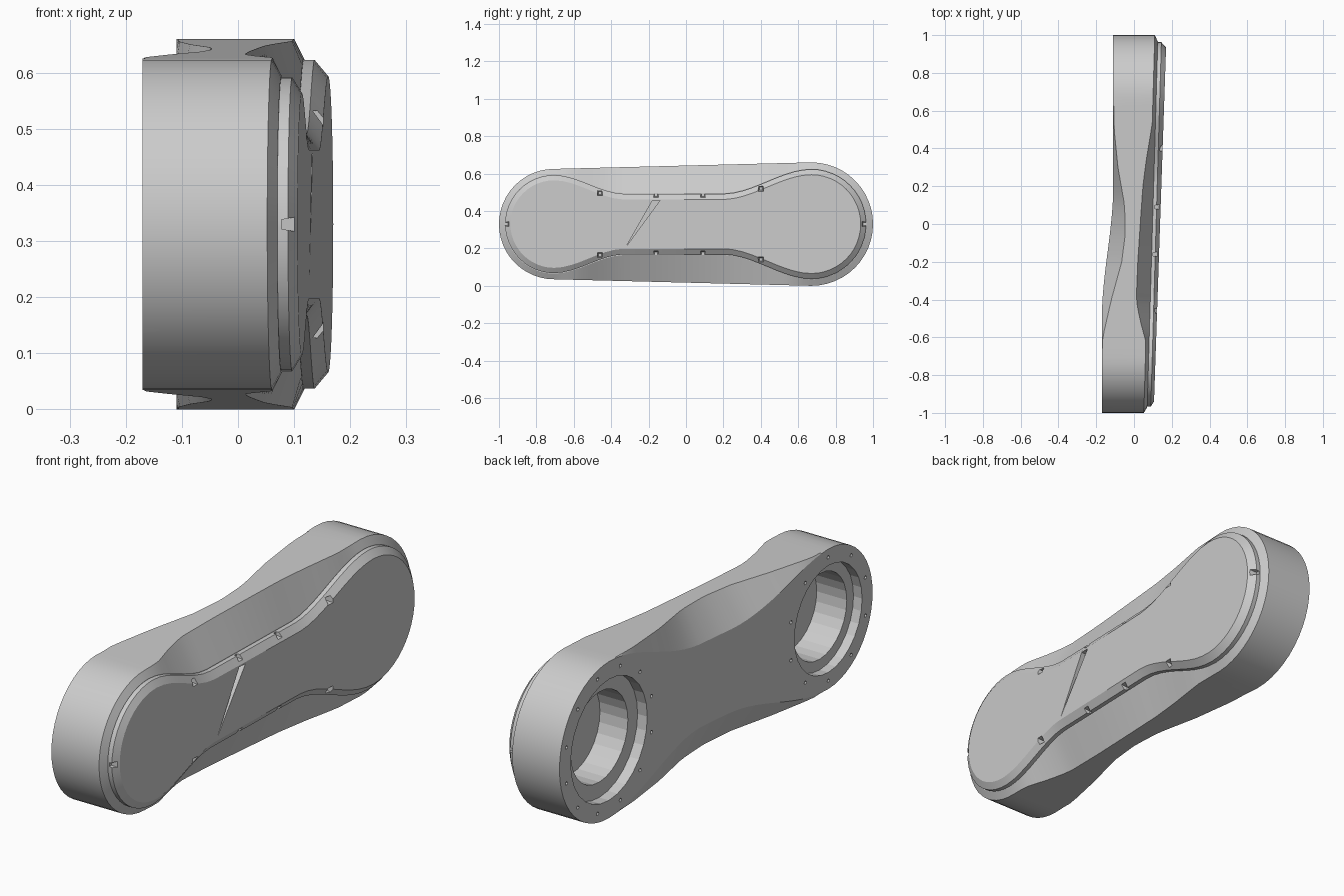
import bpy, bmesh, math
from mathutils import Vector

if "Cube" in bpy.data.objects:
    bpy.data.objects.remove(bpy.data.objects["Cube"])

ZC = 0.33              # height of the long axis
YA, YB = -0.705, 0.67  # lobe centres
ARC, MID = 12, 30      # stations per quarter lobe and along the middle


def smooth(a, b, y):
    t = max(0.0, min(1.0, (y - a) / (b - a)))
    return t * t * (3 - 2 * t)


def interp(pts, y):
    for (y0, x0), (y1, x1) in zip(pts, pts[1:]):
        if y <= y1:
            return x0 + (x1 - x0) * max(0, y - y0) / (y1 - y0)
    return pts[-1][1]


def outline(ra, rb, waist, ya, yb, xfun):
    """Closed two-lobed loop; waist=None gives straight flanks."""
    top = []
    for i in range(ARC):
        a = math.pi / 2 * i / ARC
        top.append((YA - ra * math.cos(a), ra * math.sin(a)))
    for i in range(MID + 1):
        y = YA + (YB - YA) * i / MID
        if waist is None:
            h = ra + (rb - ra) * i / MID
        else:
            h = waist + (ra - waist) * (1 - smooth(YA, ya, y)) + (rb - waist) * smooth(yb, YB, y)
        top.append((y, h))
    for i in range(1, ARC + 1):
        a = math.pi / 2 * (1 - i / ARC)
        top.append((YB + rb * math.cos(a), rb * math.sin(a) if i < ARC else 0.0))
    loop = top + [(y, -h) for y, h in top[-2:0:-1]]
    return [Vector((xfun(y), y, ZC + h)) for y, h in loop]


def loft(bm, rings, strips=False):
    """Skin a stack of loops and close both ends."""
    vs = [[bm.verts.new(p) for p in r] for r in rings]
    n = len(vs[0])
    for a, b in zip(vs, vs[1:]):
        for i in range(n):
            j = (i + 1) % n
            bm.faces.new((a[i], a[j], b[j], b[i]))
    for r in (vs[0], vs[-1]):
        if not strips:
            bm.faces.new(r)
            continue
        for i in range(n // 2):
            q = [r[i], r[i + 1], r[n - i - 1], r[(n - i) % n]]
            bm.faces.new(list(dict.fromkeys(q)))


def finish(bm, name):
    bmesh.ops.recalc_face_normals(bm, faces=bm.faces[:])
    me = bpy.data.meshes.new(name)
    bm.to_mesh(me)
    bm.free()
    ob = bpy.data.objects.new(name, me)
    bpy.context.collection.objects.link(ob)
    return ob


def cut(ob, cutter):
    cutter.hide_render = True
    m = ob.modifiers.new("cut", 'BOOLEAN')
    m.operation, m.solver, m.object = 'DIFFERENCE', 'EXACT', cutter
    bpy.context.view_layer.objects.active = ob
    bpy.ops.object.modifier_apply(modifier=m.name)
    bpy.data.objects.remove(cutter)


def circle(x, y, z, r, n):
    return [Vector((x, y + r * math.cos(2 * math.pi * k / n), z + r * math.sin(2 * math.pi * k / n)))
            for k in range(n)]


def back(y):
    return -0.17 + 0.06 * smooth(-0.5, 0.2, y)


def front(y):
    return 0.081 + 0.029 * y


BACK_EDGE = [(-0.62, -0.17), (-0.4, -0.12), (-0.2, -0.065), (-0.05, -0.046),
             (0.1, -0.05), (0.3, -0.085), (0.55, -0.11)]
FRONT_EDGE = [(-0.62, 0.062), (-0.5, 0.03), (-0.4, 0.012), (-0.2, 0.02),
              (0.0, 0.033), (0.2, 0.047), (0.34, 0.065), (0.55, 0.1), (0.7, 0.12)]

# arm body: full-width spine with scooped flanks front and back
bm = bmesh.new()
loft(bm, [
    outline(0.295, 0.33, 0.175, -0.1, 0.05, back),
    outline(0.295, 0.33, None, 0, 0, lambda y: max(back(y) + 0.004, interp(BACK_EDGE, y))),
    outline(0.295, 0.33, None, 0, 0, lambda y: min(front(y), interp(FRONT_EDGE, y))),
    outline(0.265, 0.296, 0.166, -0.33, 0.2, lambda y: front(y) + 0.017),
], strips=True)
body = finish(bm, "arm_body")

# joint sockets and screw holes in the back
bm = bmesh.new()
for yc, x, r1, r2, d1, d2, rs, ns in ((YB, -0.11, 0.255, 0.19, 0.045, 0.175, 0.293, 12),
                                      (YA, -0.17, 0.225, 0.18, 0.04, 0.18, 0.26, 10)):
    loft(bm, [circle(x - 0.03, yc, ZC, r1, 28), circle(x + d1, yc, ZC, r1, 28),
              circle(x + d1, yc, ZC, r2, 28), circle(x + d2, yc, ZC, r2, 28)])
    for k in range(ns):
        a = 2 * math.pi * (k + 0.5) / ns
        y, z = yc + rs * math.cos(a), ZC + rs * math.sin(a)
        loft(bm, [circle(x - 0.03, y, z, 0.008, 6), circle(x + 0.03, y, z, 0.008, 6)])
cut(body, finish(bm, "socket_cutter"))

# front cover plate with chamfered rim
bm = bmesh.new()
loft(bm, [
    outline(0.262, 0.293, 0.162, -0.33, 0.2, front),
    outline(0.262, 0.293, 0.162, -0.33, 0.2, lambda y: front(y) + 0.036),
    outline(0.234, 0.264, 0.132, -0.33, 0.2, lambda y: 0.138 + 0.034 * y),
], strips=True)
cover = finish(bm, "cover_plate")

# clip notches around the rim and the slanted seam on the plate
bm = bmesh.new()
notches = [(YA - 0.255, 0), (YB + 0.285, 0)]
for s in (1, -1):
    notches += [(-0.46, s * 0.166), (-0.16, s * 0.156), (0.09, s * 0.156), (0.4, s * 0.19)]
for y, h in notches:
    x = front(y) + 0.024
    loft(bm, [[Vector((xx, y + a * w, ZC + h + b * w)) for a, b in ((-1, -1), (1, -1), (1, 1), (-1, 1))]
              for xx, w in ((x, 0.008), (x + 0.06, 0.02))])
loft(bm, [[Vector((x, y, z)) for y, z in ((-0.32, 0.21), (-0.14, 0.455), (-0.18, 0.455))]
          for x in (0.112, 0.2)])
cut(cover, finish(bm, "notch_cutter"))

# soften only the very shallow facets
for ob in (body, cover):
    bpy.ops.object.select_all(action='DESELECT')
    ob.select_set(True)
    bpy.context.view_layer.objects.active = ob
    bpy.ops.object.shade_smooth_by_angle(angle=math.radians(12))
